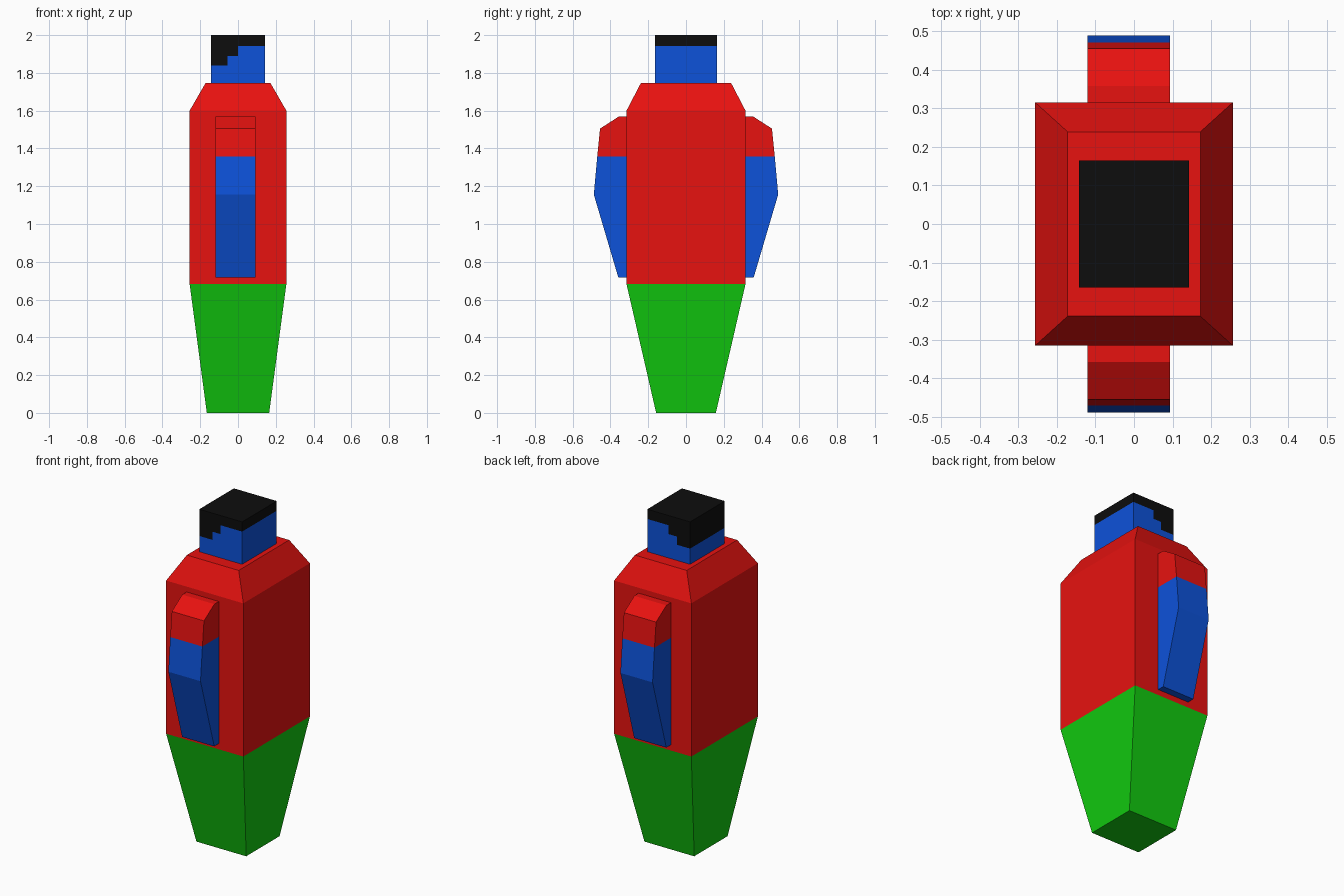
import bpy, bmesh

if "Cube" in bpy.data.objects:
    bpy.data.objects.remove(bpy.data.objects["Cube"])


def material(name, rgb):
    m = bpy.data.materials.new(name)
    m.diffuse_color = (*rgb, 1)
    m.use_nodes = True
    m.node_tree.nodes["Principled BSDF"].inputs["Base Color"].default_value = m.diffuse_color
    return m


RED = material("red", (0.80, 0.006, 0.005))
GREEN = material("green", (0.006, 0.60, 0.005))
BLUE = material("blue", (0.004, 0.085, 0.70))
BLACK = material("black", (0.004, 0.004, 0.004))


def finish(name, bm, mat):
    bmesh.ops.recalc_face_normals(bm, faces=bm.faces)
    mesh = bpy.data.meshes.new(name)
    bm.to_mesh(mesh)
    bm.free()
    mesh.materials.append(mat)
    ob = bpy.data.objects.new(name, mesh)
    bpy.context.collection.objects.link(ob)
    return ob


def stack(name, levels, mat):
    """Solid through rectangles given as (z, half x, half y)."""
    bm = bmesh.new()
    rings = [[bm.verts.new((sx * x, sy * y, z))
              for sx, sy in ((-1, -1), (1, -1), (1, 1), (-1, 1))]
             for z, x, y in levels]
    for a, b in zip(rings, rings[1:]):
        for i in range(4):
            j = (i + 1) % 4
            bm.faces.new((a[i], a[j], b[j], b[i]))
    bm.faces.new(rings[0])
    bm.faces.new(rings[-1])
    return finish(name, bm, mat)


def prism(name, points, offset, mat):
    """Extrude a closed 3D outline by an offset vector."""
    bm = bmesh.new()
    face = bm.faces.new([bm.verts.new(p) for p in points])
    new = bmesh.ops.extrude_face_region(bm, geom=[face], use_keep_orig=True)["geom"]
    bmesh.ops.translate(bm, vec=offset,
                        verts=[v for v in new if isinstance(v, bmesh.types.BMVert)])
    return finish(name, bm, mat)


# Legs and torso
stack("legs", [(0, 0.165, 0.158), (0.682, 0.256, 0.315)], GREEN)
stack("torso", [(0.682, 0.256, 0.315), (1.60, 0.256, 0.315), (1.746, 0.172, 0.239)], RED)

# Arms, mirrored front and back
SLEEVE = [(0.30, 1.568), (0.357, 1.568), (0.455, 1.505), (0.47, 1.357), (0.30, 1.357)]
FOREARM = [(0.30, 1.357), (0.47, 1.357), (0.488, 1.156), (0.358, 0.716), (0.30, 0.716)]
for side, s in (("left", 1), ("right", -1)):
    for part, outline, mat in (("sleeve", SLEEVE, RED), ("forearm", FOREARM, BLUE)):
        prism(f"{side}_{part}", [(-0.12, s * y, z) for y, z in outline], (0.213, 0, 0), mat)

# Head with stepped hair, sharing the hairline
HX, HY = 0.142, 0.164
hairline = [(-HX, 1.84), (-0.055, 1.84), (-0.055, 1.889), (0, 1.889), (0, 1.942), (HX, 1.942)]
for name, z, mat in (("head", 1.746, BLUE), ("hair", 2.0, BLACK)):
    outline = hairline + [(HX, z), (-HX, z)]
    prism(name, [(x, -HY, zz) for x, zz in outline], (0, 2 * HY, 0), mat)
